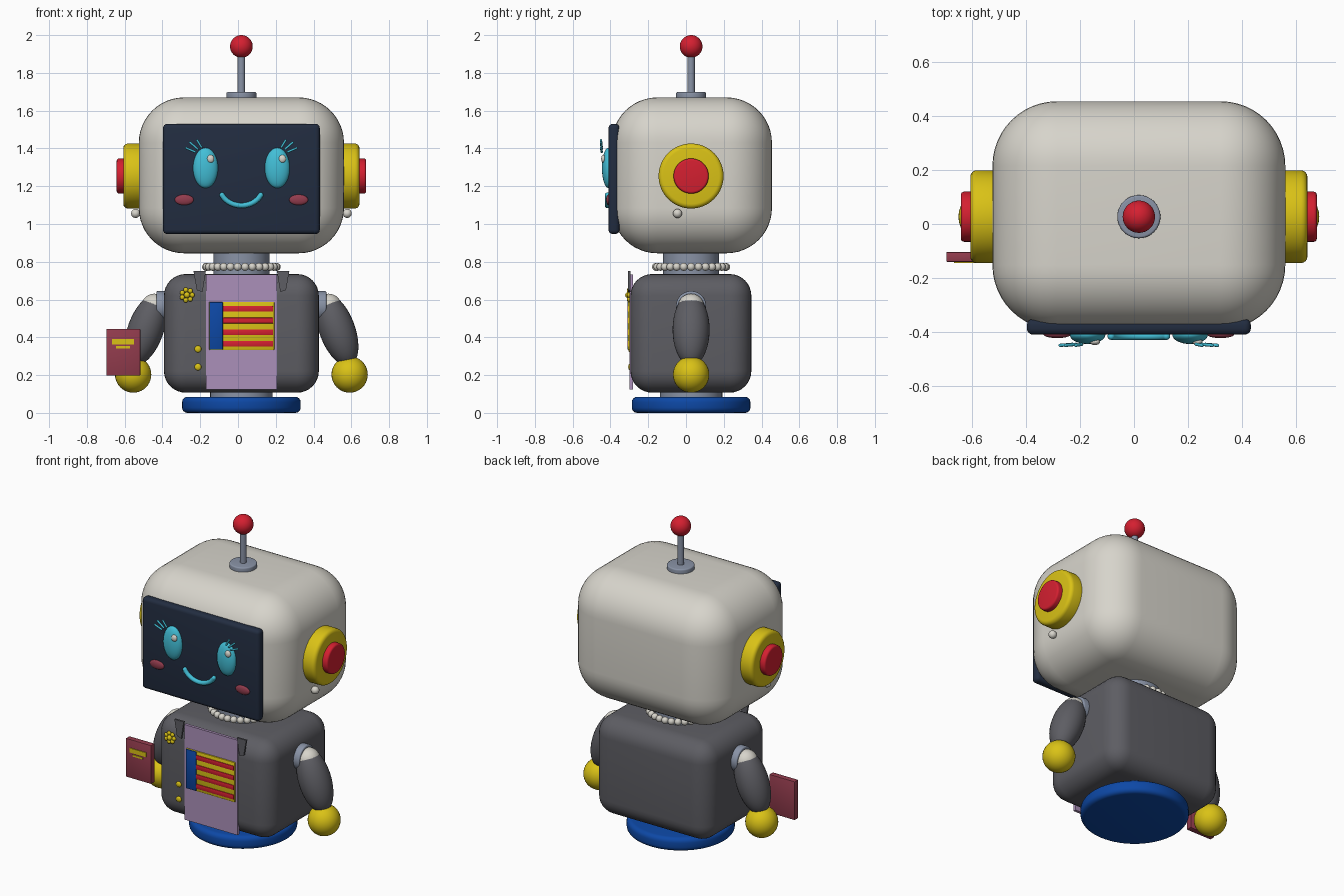
import bpy, bmesh, math
from mathutils import Vector, Matrix

if "Cube" in bpy.data.objects:
    bpy.data.objects.remove(bpy.data.objects["Cube"])

CX, CY = 0.018, 0.027          # centre line of the robot


def material(name, r, g, b):
    m = bpy.data.materials.new(name)
    m.diffuse_color = (r, g, b, 1)
    m.use_nodes = True
    m.node_tree.nodes["Principled BSDF"].inputs["Base Color"].default_value = m.diffuse_color
    return m


IVORY = material("ivory", 0.68, 0.66, 0.60)
YELLOW = material("yellow", 0.70, 0.54, 0.008)
RED = material("red", 0.66, 0.014, 0.03)
NAVY = material("navy", 0.016, 0.026, 0.052)
CYAN = material("cyan", 0.055, 0.52, 0.68)
ROSE = material("rose", 0.29, 0.045, 0.075)
STEEL = material("steel", 0.25, 0.29, 0.38)
CHARCOAL = material("charcoal", 0.11, 0.11, 0.125)
LAVENDER = material("lavender", 0.41, 0.28, 0.49)
BLUE = material("blue", 0.004, 0.065, 0.38)


def finish(bm, name, mat):
    bmesh.ops.recalc_face_normals(bm, faces=bm.faces)
    me = bpy.data.meshes.new(name)
    bm.to_mesh(me)
    bm.free()
    me.materials.append(mat)
    ob = bpy.data.objects.new(name, me)
    bpy.context.collection.objects.link(ob)
    bpy.ops.object.select_all(action='DESELECT')
    ob.select_set(True)
    bpy.context.view_layer.objects.active = ob
    bpy.ops.object.shade_smooth_by_angle(angle=math.radians(40))
    return ob


def box(name, mat, x, y, z, bevel=0, seg=4):
    """Box from (min, max) pairs with rounded edges."""
    bm = bmesh.new()
    bmesh.ops.create_cube(bm, size=1)
    for v in bm.verts:
        v.co = [(r[0] + r[1]) / 2 + c * (r[1] - r[0]) for r, c in zip((x, y, z), v.co)]
    if bevel:
        bmesh.ops.bevel(bm, geom=bm.edges[:], offset=bevel, segments=seg,
                        profile=0.5, affect='EDGES')
    return finish(bm, name, mat)


def cylinder(name, mat, a, b, r, bevel=0, n=48):
    """Cylinder between two points with rounded rims."""
    a, b = Vector(a), Vector(b)
    d = b - a
    bm = bmesh.new()
    bmesh.ops.create_cone(bm, cap_ends=True, segments=n, radius1=r, radius2=r, depth=d.length)
    if bevel:
        rims = [e for e in bm.edges if any(len(f.verts) > 4 for f in e.link_faces)]
        bmesh.ops.bevel(bm, geom=rims, offset=bevel, segments=4, profile=0.5, affect='EDGES')
    turn = Vector((0, 0, 1)).rotation_difference(d).to_matrix().to_4x4()
    bm.transform(Matrix.Translation((a + b) / 2) @ turn)
    return finish(bm, name, mat)


def add_ball(bm, p, r, tilt=0, u=32, v=20):
    r = r if isinstance(r, tuple) else (r, r, r)
    m = Matrix.Translation(p) @ Matrix.Rotation(tilt, 4, 'Y') @ Matrix.Diagonal((*r, 1))
    bmesh.ops.create_uvsphere(bm, u_segments=u, v_segments=v, radius=1, matrix=m)


def ball(name, mat, p, r, tilt=0):
    bm = bmesh.new()
    add_ball(bm, p, r, tilt)
    return finish(bm, name, mat)


def tube(name, mat, points, r):
    """Round tube along a path, with ball ends."""
    bm = bmesh.new()
    n = 12
    rings = []
    for i, p in enumerate(points):
        t = (Vector(points[min(i + 1, len(points) - 1)]) - Vector(points[max(i - 1, 0)])).normalized()
        side = Vector((0, 1, 0))
        up = t.cross(side)
        rings.append([bm.verts.new(Vector(p) + r * (math.cos(k * math.tau / n) * side
                      + math.sin(k * math.tau / n) * up)) for k in range(n)])
    for a, b in zip(rings, rings[1:]):
        for k in range(n):
            bm.faces.new((a[k], a[(k + 1) % n], b[(k + 1) % n], b[k]))
    for p in (points[0], points[-1]):
        add_ball(bm, p, r, u=12, v=8)
    return finish(bm, name, mat)


# Base, hip and body
cylinder("base", BLUE, (CX, CY, 0), (CX, CY, 0.085), 0.314, 0.028, 64)
cylinder("hip", STEEL, (CX, CY, 0.07), (CX, CY, 0.14), 0.165)
box("body", CHARCOAL, (CX - 0.41, CX + 0.41), (-0.294, 0.346), (0.107, 0.735), 0.115, 8)

# Neck and pearl necklace
cylinder("neck", STEEL, (CX, CY, 0.70), (CX, CY, 0.90), 0.148)
bm = bmesh.new()
for i in range(30):
    a = i * math.tau / 30
    add_ball(bm, (CX + 0.187 * math.cos(a), CY + 0.187 * math.sin(a), 0.773), 0.021, u=16, v=10)
finish(bm, "necklace", IVORY)

# Head and screen
box("head", IVORY, (CX - 0.543, CX + 0.543), (-0.392, 0.455), (0.845, 1.67), 0.24, 12)
box("screen", NAVY, (CX - 0.415, CX + 0.415), (-0.41, -0.352), (0.947, 1.53), 0.022)

# Antenna
cylinder("antenna_base", STEEL, (CX, CY, 1.65), (CX, CY, 1.698), 0.08, 0.008)
cylinder("antenna_stem", STEEL, (CX, CY, 1.68), (CX, CY, 1.92), 0.02, 0, 24)
ball("antenna_ball", RED, (CX, CY, 1.94), 0.06)

# Smile
arc = [math.radians(205 + 130 * i / 20) for i in range(21)]
tube("smile", CYAN, [(CX + 0.113 * math.cos(a), -0.416, 1.193 + 0.095 * math.sin(a))
                     for a in arc], 0.014)

# Paired parts
for s, side in ((-1, "left"), (1, "right")):
    def X(d):
        return CX + s * d

    # Face
    ball(side + "_eye", CYAN, (X(0.19), -0.41, 1.297), (0.066, 0.035, 0.107))
    ball(side + "_eye_glint", IVORY, (CX + s * 0.19 + 0.027, -0.437, 1.345), (0.019, 0.012, 0.021))
    ball(side + "_cheek", ROSE, (X(0.303), -0.41, 1.128), (0.05, 0.013, 0.028))
    for i, (x0, z0, x1, z1) in enumerate(((0.246, 1.382, 0.292, 1.402),
                                          (0.232, 1.397, 0.272, 1.432),
                                          (0.212, 1.407, 0.234, 1.443))):
        tube(f"{side}_lash_{i + 1}", CYAN, [(X(x0), -0.446, z0), (X(x1), -0.450, z1)], 0.006)

    # Ear and earring
    cylinder(side + "_ear", YELLOW, (X(0.50), CY, 1.254), (X(0.625), CY, 1.254), 0.172, 0.024, 64)
    cylinder(side + "_ear_button", RED, (X(0.60), CY, 1.254), (X(0.66), CY, 1.254), 0.093, 0.012)
    ball(side + "_earring", IVORY, (X(0.56), -0.045, 1.056), 0.024)

    # Arm
    cylinder(side + "_shoulder", STEEL, (X(0.38), CY, 0.565), (X(0.45), CY, 0.565), 0.08, 0.008)
    ball(side + "_shoulder_ball", IVORY, (X(0.461), CY, 0.561), 0.07)
    ball(side + "_arm", CHARCOAL, (X(0.507), CY, 0.44), (0.095, 0.098, 0.2), -s * math.radians(20))
    ball(side + "_hand", YELLOW, (X(0.573), CY, 0.203), 0.096)

    # Jacket lapel
    bm = bmesh.new()
    outline = ((0.188, 0.752), (0.254, 0.752), (0.236, 0.65), (0.206, 0.64))
    front = bm.faces.new([bm.verts.new((X(x), -0.306, z)) for x, z in outline])
    ext = bmesh.ops.extrude_face_region(bm, geom=[front])
    for g in ext["geom"]:
        if isinstance(g, bmesh.types.BMVert):
            g.co.y += 0.012
    if not any(f.calc_center_median().y < -0.305 for f in bm.faces):
        bm.faces.new([v for v in bm.verts if v.co.y < -0.305])
    finish(bm, side + "_lapel", CHARCOAL)

# Shirt panel
box("shirt_panel", LAVENDER, (CX - 0.188, CX + 0.188), (-0.299, -0.281), (0.125, 0.733))

# Striped badge
box("badge", YELLOW, (-0.153, 0.192), (-0.307, -0.295), (0.333, 0.588), 0.004, 2)
box("badge_block", BLUE, (-0.152, -0.08), (-0.311, -0.300), (0.335, 0.586), 0.003, 2)
for i in range(4):
    z = 0.366 + i * 0.0615
    box(f"badge_stripe_{i + 1}", RED, (-0.08, 0.186), (-0.311, -0.303), (z - 0.015, z + 0.015), 0.003, 2)

# Flower brooch and jacket buttons
bm = bmesh.new()
add_ball(bm, (-0.27, -0.306, 0.624), 0.016, u=16, v=10)
for i in range(7):
    a = i * math.tau / 7
    add_ball(bm, (-0.27 + 0.028 * math.cos(a), -0.302, 0.624 + 0.028 * math.sin(a)),
             (0.013, 0.01, 0.013), u=16, v=10)
finish(bm, "brooch", YELLOW)
for i, z in enumerate((0.338, 0.243)):
    ball(f"button_{i + 1}", YELLOW, (-0.212, -0.296, z), (0.018, 0.01, 0.018))

# Booklet with its cover bars
box("booklet", ROSE, (-0.696, -0.517), (-0.14, -0.104), (0.198, 0.444), 0.003, 2)
box("booklet_bar", YELLOW, (-0.667, -0.551), (-0.145, -0.138), (0.363, 0.391))
box("booklet_small_bar", YELLOW, (-0.645, -0.573), (-0.145, -0.138), (0.342, 0.354))
